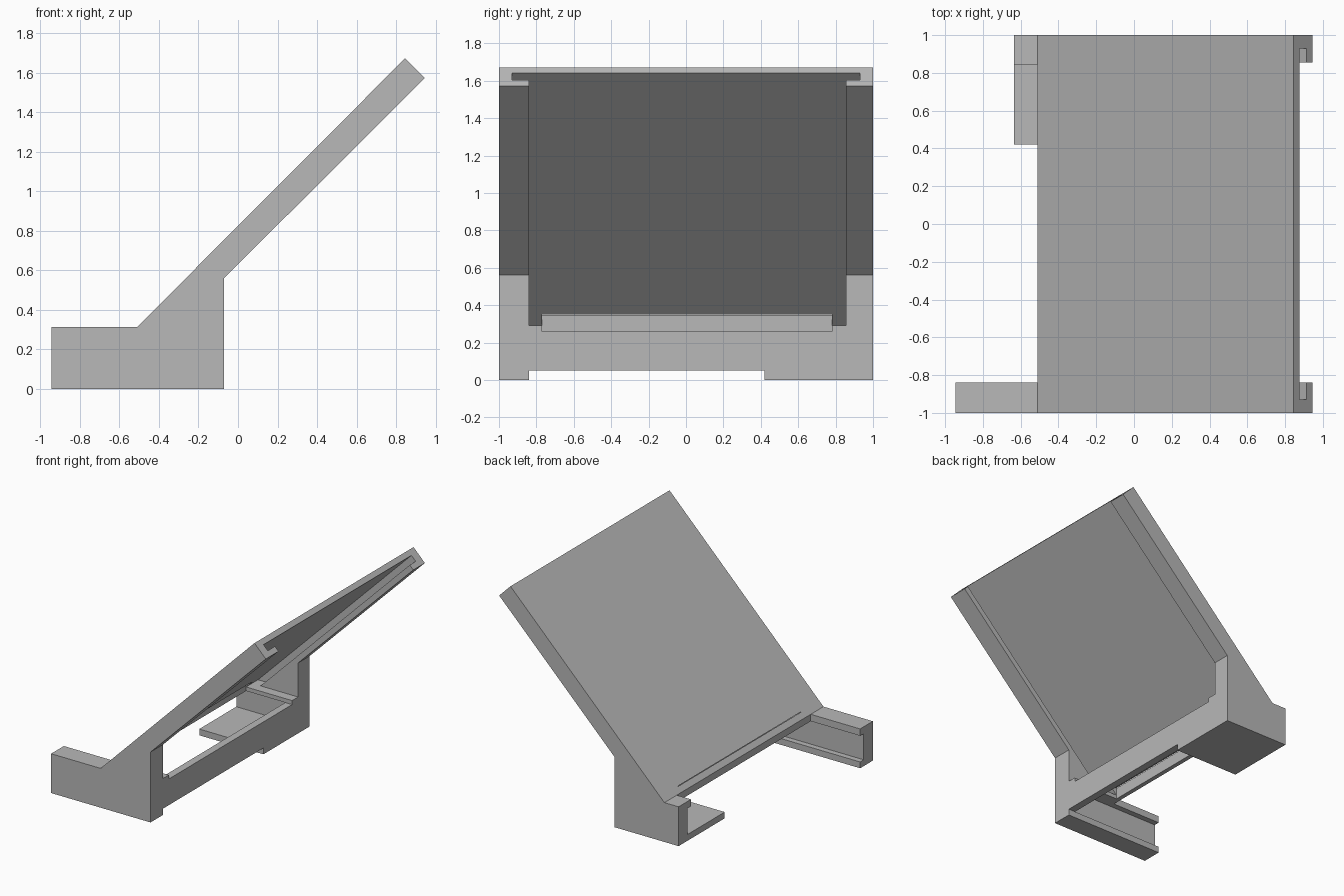
import bpy
import bmesh

cube = bpy.data.objects.get("Cube")
if cube:
    bpy.data.objects.remove(cube, do_unlink=True)

# Single plain grey
grey = bpy.data.materials.new("plain_grey")
grey.use_nodes = True
colour = (0.48, 0.48, 0.48, 1)
grey.diffuse_color = colour
grey.node_tree.nodes["Principled BSDF"].inputs["Base Color"].default_value = colour


def prism(name, profile, y0, y1):
    """Extrude an (x, z) profile along y."""
    bm = bmesh.new()
    face = bm.faces.new([bm.verts.new((x, y0, z)) for x, z in profile])
    moved = bmesh.ops.extrude_face_region(bm, geom=[face])["geom"]
    verts = [v for v in moved if isinstance(v, bmesh.types.BMVert)]
    bmesh.ops.translate(bm, verts=verts, vec=(0, y1 - y0, 0))
    bmesh.ops.recalc_face_normals(bm, faces=bm.faces)
    mesh = bpy.data.meshes.new(name)
    bm.to_mesh(mesh)
    bm.free()
    mesh.materials.append(grey)
    obj = bpy.data.objects.new(name, mesh)
    bpy.context.scene.collection.objects.link(obj)
    return obj


def block(x0, x1, z0, z1):
    return [(x0, z0), (x1, z0), (x1, z1), (x0, z1)]


def cut(body, name, profile, y0, y1):
    """Subtract a prism from the body and discard the cutter."""
    cutter = prism(name, profile, y0, y1)
    cutter.hide_render = True
    mod = body.modifiers.new(name, "BOOLEAN")
    mod.operation = "DIFFERENCE"
    mod.solver = "EXACT"
    mod.object = cutter
    graph = bpy.context.evaluated_depsgraph_get()
    result = bpy.data.meshes.new_from_object(body.evaluated_get(graph))
    body.modifiers.clear()
    body.data = result
    bpy.data.objects.remove(cutter, do_unlink=True)


# Solid side silhouette: base with a 45 degree sloping panel
stand = prism("sloped_stand", [
    (-0.945, 0), (-0.07, 0), (-0.07, 0.56), (0.945, 1.572),
    (0.845, 1.672), (-0.51, 0.313), (-0.945, 0.313)], -1, 1)

# Shorten one arm, and clear the space between both arms
cut(stand, "short_arm_trim", block(-1.2, -0.635, -0.2, 0.6), -0.84, 1.2)
cut(stand, "arm_gap", block(-1.2, -0.51, 0.05, 0.8), -0.84, 0.845)
# Gap under the base, leaving a wide foot plate on one side
cut(stand, "foot_gap", block(-1.2, 0.3, -0.2, 0.05), -0.84, 0.42)
# Open space under the panel, with slide-in grooves at both sides
cut(stand, "panel_recess", [
    (-0.475, 0.29), (1.025, 1.79), (2, 1.79), (2, 0.29)], -0.84, 0.855)
cut(stand, "panel_groove", [
    (-0.475, 0.29), (1.1, 1.865), (1.1, 1.79), (-0.4, 0.29)], -0.93, 0.93)
# Base opening, side channels and the notch in the cross bar
cut(stand, "base_opening", block(-0.475, -0.13, 0.04, 0.35), -0.77, 0.42)
cut(stand, "base_opening_over_foot", block(-0.475, -0.13, 0.05, 0.35), 0.4, 0.78)
cut(stand, "side_channels", block(-1.2, -0.13, 0.05, 0.258), -0.885, 0.885)
cut(stand, "bar_notch", block(-0.2, 0.2, 0.258, 0.35), -0.77, 0.78)
